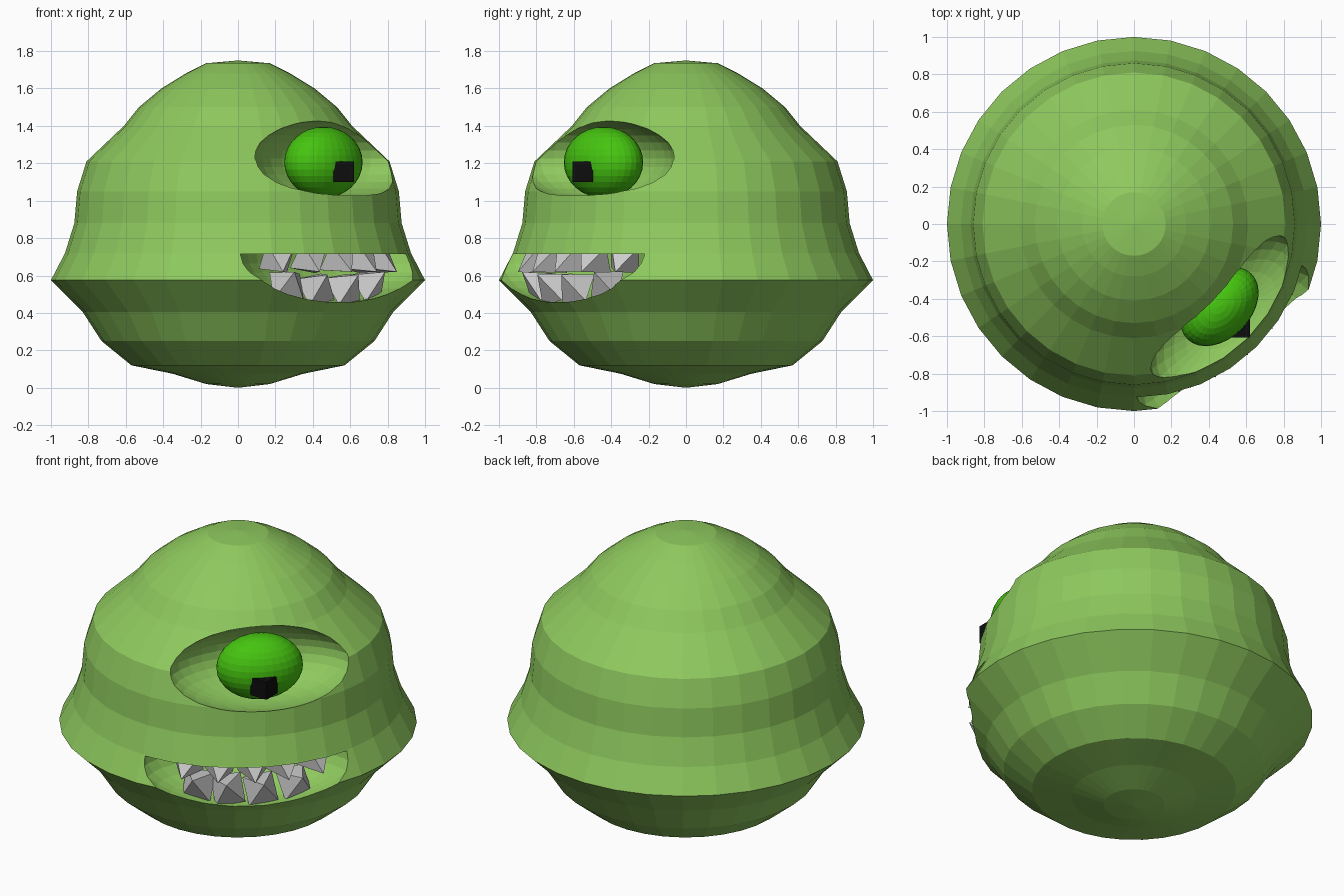
import bpy, bmesh, math, random
from mathutils import Matrix, Vector

if "Cube" in bpy.data.objects:
    bpy.data.objects.remove(bpy.data.objects["Cube"])

random.seed(4)


def material(name, color):
    m = bpy.data.materials.new(name)
    m.diffuse_color = (*color, 1)
    m.use_nodes = True
    m.node_tree.nodes["Principled BSDF"].inputs["Base Color"].default_value = m.diffuse_color
    return m


def finish(name, bm, mat=None):
    bmesh.ops.recalc_face_normals(bm, faces=bm.faces)
    me = bpy.data.meshes.new(name)
    bm.to_mesh(me)
    bm.free()
    ob = bpy.data.objects.new(name, me)
    bpy.context.collection.objects.link(ob)
    if mat:
        me.materials.append(mat)
    return ob


def outward(deg, r, z):
    """Frame at angle deg from the front: local x tangent, local -y outward."""
    a = math.radians(deg)
    return (Matrix.Translation((r * math.sin(a), -r * math.cos(a), z))
            @ Matrix.Rotation(a, 4, 'Z'))


def ellipsoid(name, frame, size, segs, mat=None, half=False):
    bm = bmesh.new()
    bmesh.ops.create_uvsphere(bm, u_segments=segs, v_segments=segs // 2, radius=1)
    if half:
        cut = bmesh.ops.bisect_plane(bm, geom=bm.verts[:] + bm.edges[:] + bm.faces[:],
                                     plane_co=(0, 0, 0), plane_no=(0, 0, 1),
                                     dist=1e-5, clear_outer=True)
        bmesh.ops.holes_fill(bm, edges=[e for e in bm.edges if e.is_boundary])
    bm.transform(frame @ Matrix.Diagonal((*size, 1)))
    return finish(name, bm, mat)


skin = material("skin_green", (0.27, 0.58, 0.11))
eye_green = material("eye_green", (0.06, 0.55, 0.005))
black = material("pupil_black", (0.004, 0.004, 0.004))

# Body: 32-sided lathe
profile = [(0.17, 0.02), (0.35, 0.075), (0.57, 0.12), (0.73, 0.25), (0.83, 0.405),
           (1.0, 0.575), (0.925, 0.72), (0.875, 0.88), (0.86, 1.05), (0.81, 1.21),
           (0.61, 1.40), (0.53, 1.50), (0.41, 1.60), (0.28, 1.68), (0.17, 1.735)]
N = 32
bm = bmesh.new()
rings = [[bm.verts.new((r * math.cos(2 * math.pi * i / N), r * math.sin(2 * math.pi * i / N), z))
          for i in range(N)] for r, z in profile]
for lo, hi in zip(rings, rings[1:]):
    for i in range(N):
        j = (i + 1) % N
        bm.faces.new((lo[i], lo[j], hi[j], hi[i]))
for ring, z in ((rings[0], 0.0), (rings[-1], 1.75)):
    pole = bm.verts.new((0, 0, z))
    for i in range(N):
        bm.faces.new((ring[i], ring[(i + 1) % N], pole))
body = finish("body", bm, skin)

# Eye socket and mouth carved out of the body
cutters = [
    ellipsoid("socket_cutter", outward(46, 0.72, 1.225), (0.54, 0.30, 0.225), 32, skin),
    ellipsoid("mouth_cutter", outward(38.5, 0.85, 0.715), (0.61, 0.32, 0.26), 32, skin, half=True),
]
bpy.context.view_layer.objects.active = body
for c in cutters:
    c.hide_render = True
    mod = body.modifiers.new("carve", 'BOOLEAN')
    mod.operation = 'DIFFERENCE'
    mod.solver = 'EXACT'
    mod.object = c
    bpy.ops.object.modifier_apply(modifier=mod.name)
for c in cutters:
    bpy.data.objects.remove(c)

# Eye and square pupil
ellipsoid("eye", outward(46, 0.635, 1.205), (0.245, 0.17, 0.19), 32, eye_green)
bm = bmesh.new()
bmesh.ops.create_cube(bm, size=0.108, matrix=Matrix.Translation((0.565, -0.552, 1.155)))
finish("pupil", bm, black)


# Teeth: four-sided spikes leaning out of the mouth
def tooth(name, deg, r, z, tilt, width, length):
    bm = bmesh.new()
    lean = Matrix.Rotation(math.radians(90 + tilt), 4, 'X')
    roll = Matrix.Rotation(math.radians(45 + random.uniform(-14, 14)), 4, 'Z')
    bmesh.ops.create_cone(bm, cap_ends=True, segments=4, radius1=width * 0.707, radius2=0,
                          depth=length,
                          matrix=outward(deg, r, z) @ lean @ roll
                          @ Matrix.Translation((0, 0, length / 2)))
    finish(name, bm)


for i, deg in enumerate((15, 28, 41, 53, 66)):
    tooth(f"upper_tooth_{i + 1}", deg, 0.80, 0.695, 30, 0.16, 0.15)
for i, (deg, z) in enumerate(((19, 0.54), (31, 0.525), (44, 0.525), (58, 0.54))):
    tooth(f"lower_tooth_{i + 1}", deg, 0.80, z, -32, 0.17, 0.15)
